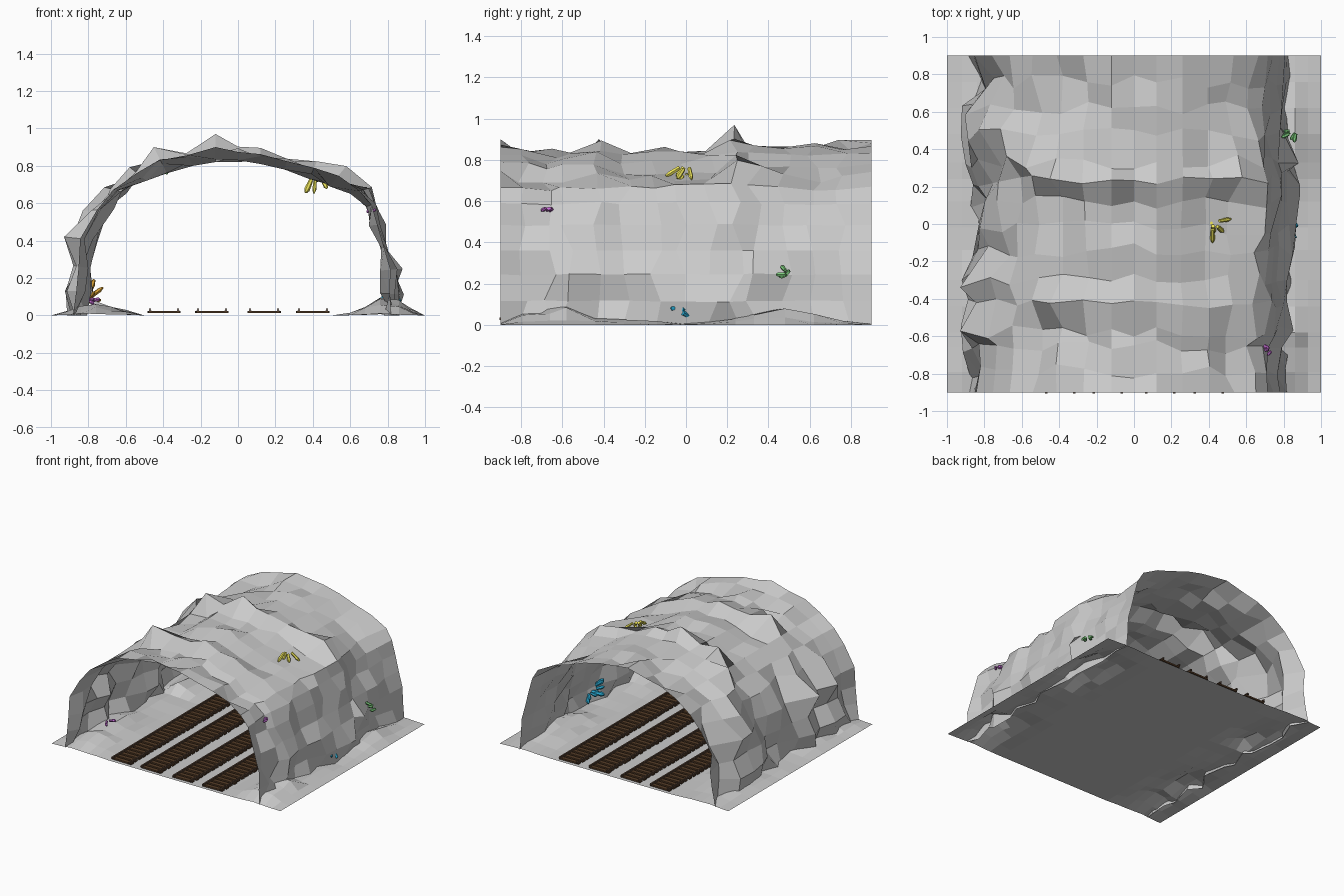
import bpy, bmesh, math, random
from mathutils import Vector, Matrix

if "Cube" in bpy.data.objects:
    bpy.data.objects.remove(bpy.data.objects["Cube"])

random.seed(11)


def material(name, rgb):
    m = bpy.data.materials.new(name)
    m.diffuse_color = (*rgb, 1)
    m.use_nodes = True
    m.node_tree.nodes["Principled BSDF"].inputs["Base Color"].default_value = m.diffuse_color
    return m


def add_object(name, bm, mat=None):
    me = bpy.data.meshes.new(name)
    bm.to_mesh(me)
    bm.free()
    ob = bpy.data.objects.new(name, me)
    bpy.context.collection.objects.link(ob)
    if mat:
        me.materials.append(mat)
    return ob


def grid(name, rows):
    bm = bmesh.new()
    vs = [[bm.verts.new(p) for p in r] for r in rows]
    for a, b in zip(vs, vs[1:]):
        for i in range(len(a) - 1):
            bm.faces.new((a[i], a[i + 1], b[i + 1], b[i]))
    return add_object(name, bm)


def box(bm, centre, size, angle=0):
    mat = Matrix.Translation(centre) @ Matrix.Rotation(angle, 4, 'Z') @ Matrix.Diagonal((*size, 1))
    bmesh.ops.create_cube(bm, size=1, matrix=mat)


ROWS = [-.9, -.79, -.66, -.58, -.44, -.3, -.14, -.02, .12, .24, .33, .48, .62, .76, .9]

# Tunnel shell: each vertex lies between an inner and an outer arch profile
inner = [(-.80, 0), (-.77, .13), (-.78, .25), (-.74, .40), (-.66, .57), (-.58, .65), (-.49, .72),
         (-.38, .76), (-.24, .80), (-.12, .82), (0, .82), (.12, .81), (.25, .78), (.38, .73),
         (.49, .69), (.60, .65), (.68, .58), (.70, .48), (.74, .36), (.76, .24), (.75, .12), (.78, 0)]
outer = [(-.95, 0), (-.94, .13), (-.90, .27), (-.93, .42), (-.83, .56), (-.73, .69), (-.60, .81),
         (-.45, .90), (-.30, .91), (-.12, .97), (0, .94), (.12, .92), (.27, .88), (.43, .84),
         (.58, .80), (.73, .69), (.75, .60), (.79, .49), (.83, .36), (.88, .25), (.90, .11), (.88, 0)]

# How far each row bulges on the left wall, crown and right wall
left = [.45, .7, .9, 1, .8, 1, .55, .4, .45, .5, .8, 1, .8, .5, .45]
crown = [.5, .45, .3, .4, .6, .15, .4, .3, .35, 1, .75, .45, .45, .45, .5]
right = [.45, .35, .5, .7, .75, .65, .7, .8, .95, .9, .7, .6, .5, .5, .45]
rows = []
for j, y in enumerate(ROWS):
    row = []
    end = abs(y) > .89
    for i, (a, b) in enumerate(zip(inner, outer)):
        t = left[j] if i < 6 else crown[j] if i < 15 else right[j]
        t += random.uniform(-.06, .06) if end else random.uniform(-.55, .08)
        if end and i < 6:
            t += .1
        if (i, j) in ((9, 9), (3, 5), (7, 9), (7, 4), (19, 10)):
            t = 1
        t = max(0, min(1, t))
        dy = 0 if end else random.uniform(-.04, .04)
        row.append((a[0] + (b[0] - a[0]) * t, y + dy, a[1] + (b[1] - a[1]) * t))
    rows.append(row)
grid("tunnel_rock_shell", rows)

# Cave floor, mostly flat, with patchy rubble banks beneath the walls
bank = [(-1, 0), (-.92, .03), (-.84, .07), (-.76, .09), (-.68, .06), (-.6, .03), (-.5, 0),
        (-.25, 0), (0, 0), (.25, 0), (.5, 0), (.6, .02), (.68, .05), (.76, .1), (.86, .09), (.93, .04), (1, 0)]
bank_left = [.2, .7, .9, .6, 1, .7, .3, .2, .4, .3, .8, 1, .6, .3, .2]
bank_right = [.1, .8, 1, .9, .6, .3, .2, .1, .3, .5, .8, .9, .6, .2, .1]
floor_rows = []
for j, y in enumerate(ROWS):
    floor_rows.append([(x, y, z * random.uniform(.4, 1.1) * (bank_left[j] if x < 0 else bank_right[j]))
                       for x, z in bank])
grid("cave_floor", floor_rows)

# Rail tracks: uneven sleepers carrying two rails each
wood = material("sleeper_wood", (.09, .045, .02))
iron = material("rail_iron", (.12, .07, .045))
for n, cx in enumerate((-.395, -.14, .14, .4)):
    bm = bmesh.new()
    for k in range(36):
        y = -.875 + k * .05
        box(bm, (cx + random.uniform(-.004, .004), y, .018), (.17, .032, .012), random.uniform(-.04, .04))
    add_object(f"sleepers_{n + 1}", bm, wood)
    bm = bmesh.new()
    for s in (-1, 1):
        x = cx + s * .075
        box(bm, (x, -.002, .025), (.014, 1.806, .004))
        box(bm, (x, -.002, .029), (.005, 1.806, .008))
        box(bm, (x, -.002, .034), (.011, 1.806, .004))
    add_object(f"rails_{n + 1}", bm, iron)


# Crystal clusters: six-sided prisms with blunt tips
def crystal(bm, base, direction, length, r):
    rot = Vector(direction).to_track_quat('Z', 'Y').to_matrix().to_4x4()
    m = Matrix.Translation(base) @ rot
    rings = [[bm.verts.new(m @ Vector((rad * math.cos(k * math.pi / 3), rad * math.sin(k * math.pi / 3), h)))
              for k in range(6)] for rad, h in ((r * .8, 0), (r, length * .75), (r * .4, length))]
    for a, b in zip(rings, rings[1:]):
        for k in range(6):
            bm.faces.new((a[k], a[(k + 1) % 6], b[(k + 1) % 6], b[k]))
    bm.faces.new(rings[0][::-1])
    bm.faces.new(rings[-1])


def cluster(name, mat, base, direction, length, r, count, spread):
    bm = bmesh.new()
    for k in range(count):
        off = Vector([random.uniform(-1, 1) for _ in range(3)])
        crystal(bm, Vector(base) + off * spread * .4, Vector(direction) + off * .9,
                length * random.uniform(.6, 1), r * random.uniform(.7, 1))
    add_object(name, bm, mat)


yellow = material("yellow_crystal", (.85, .78, .1))
green = material("green_crystal", (.2, .6, .2))
blue = material("blue_crystal", (.02, .4, .65))
purple = material("purple_crystal", (.55, .15, .65))
orange = material("orange_crystal", (.65, .33, .03))
cluster("yellow_crystals", yellow, (.42, .01, .755), (0, 0, -.7), .09, .015, 8, .11)
cluster("green_wall_crystals", green, (.845, .5, .245), (-1, 0, 0), .05, .012, 6, .05)
cluster("green_roof_crystals", green, (-.41, -.5, .79), (0, 0, -1), .035, .011, 3, .04)
cluster("blue_crystals", blue, (.85, -.05, .10), (-1, 0, .4), .09, .018, 8, .11)
cluster("purple_wall_crystals", purple, (.73, -.67, .57), (-1, 0, -.2), .04, .011, 4, .03)
cluster("purple_floor_crystals", purple, (-.78, -.5, .09), (1, 0, .5), .04, .012, 4, .04)
cluster("orange_crystals", orange, (-.80, .58, .09), (1, 0, .8), .11, .018, 6, .05)
